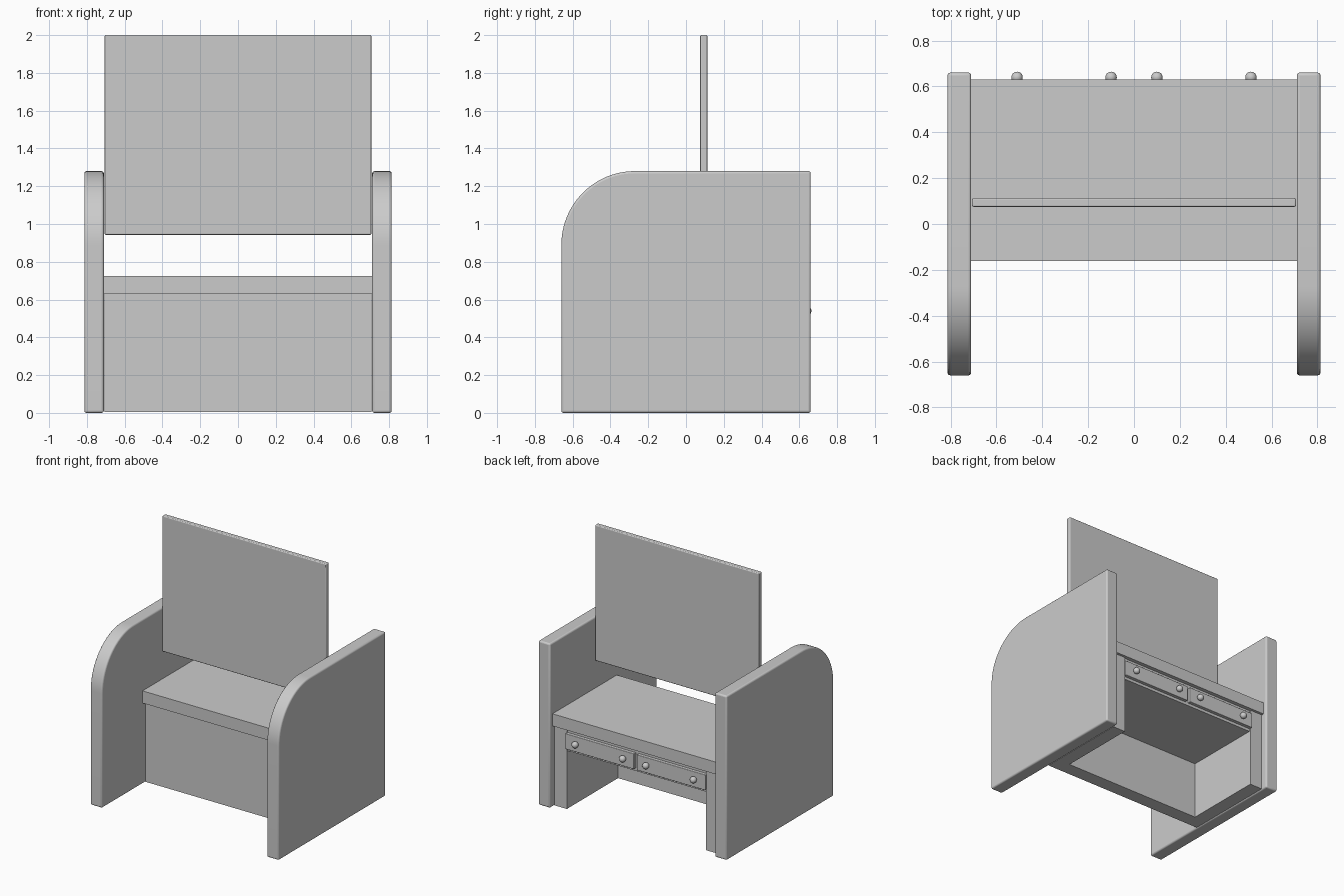
import bpy, bmesh, math

if "Cube" in bpy.data.objects:
    bpy.data.objects.remove(bpy.data.objects["Cube"], do_unlink=True)

GREY = 0.6
mat = bpy.data.materials.new("plain_grey")
mat.use_nodes = True
mat.diffuse_color = (GREY, GREY, GREY, 1)
mat.node_tree.nodes["Principled BSDF"].inputs["Base Color"].default_value = (GREY, GREY, GREY, 1)


def finish(name, bm, bevel=0.0, smooth=False):
    """Turn a bmesh into a named object with optional rounded edges."""
    bmesh.ops.recalc_face_normals(bm, faces=bm.faces[:])
    mesh = bpy.data.meshes.new(name)
    bm.to_mesh(mesh)
    bm.free()
    mesh.materials.append(mat)
    obj = bpy.data.objects.new(name, mesh)
    bpy.context.collection.objects.link(obj)
    if bevel:
        mod = obj.modifiers.new("soft_edges", "BEVEL")
        mod.width = bevel
        mod.segments = 3
        mod.limit_method = "ANGLE"
        mod.angle_limit = math.radians(40)
    if smooth:
        bpy.ops.object.select_all(action="DESELECT")
        obj.select_set(True)
        bpy.context.view_layer.objects.active = obj
        bpy.ops.object.shade_smooth_by_angle(angle=math.radians(35))
    return obj


def prism(name, outline, axis, low, high, bevel=0.0, smooth=False):
    """Extrude a flat outline along x or z."""
    place = (lambda a, b, c: (c, a, b)) if axis == "x" else (lambda a, b, c: (a, b, c))
    bm = bmesh.new()
    face = bm.faces.new([bm.verts.new(place(a, b, low)) for a, b in outline])
    moved = bmesh.ops.extrude_face_region(bm, geom=[face])["geom"]
    bmesh.ops.translate(bm, vec=place(0, 0, high - low),
                        verts=[v for v in moved if isinstance(v, bmesh.types.BMVert)])
    return finish(name, bm, bevel, smooth)


def box(name, x, y, z, bevel=0.0):
    outline = [(x[0], y[0]), (x[1], y[0]), (x[1], y[1]), (x[0], y[1])]
    return prism(name, outline, "z", z[0], z[1], bevel, bevel > 0)


# Side panels with a large rounded front top corner
R, FRONT, TOP = 0.39, -0.66, 1.28
panel = [(FRONT, 0), (0.66, 0), (0.66, TOP)]
for i in range(25):
    t = math.radians(90 + 90 * i / 24)
    panel.append((FRONT + R + R * math.cos(t), TOP - R + R * math.sin(t)))
prism("left_side_panel", panel, "x", 0.71, 0.813, 0.012, True)
prism("right_side_panel", panel, "x", -0.813, -0.71, 0.012, True)

# Carcass: front board with two side walls, open at the back and bottom
W, IN = 0.708, 0.60
u_shape = [(-W, -0.13), (W, -0.13), (W, 0.61), (IN, 0.61),
           (IN, -0.02), (-IN, -0.02), (-IN, 0.61), (-W, 0.61)]
prism("carcass", u_shape, "z", 0.005, 0.63)

# Drawer case under the desk top
box("drawer_case", (-IN, IN), (-0.02, 0.60), (0.455, 0.63))

# Desk top
box("desk_top", (-0.71, 0.71), (-0.162, 0.63), (0.63, 0.725))

# Upright screen
box("screen", (-0.706, 0.706), (0.075, 0.113), (0.943, 2.0), 0.006)

# Drawer fronts with two round knobs each
for side, s in (("left", 1), ("right", -1)):
    xs = sorted((s * 0.012, s * 0.605))
    box(side + "_drawer_front", xs, (0.595, 0.625), (0.477, 0.598), 0.004)
    for place, kx in (("inner", 0.10), ("outer", 0.51)):
        bm = bmesh.new()
        bmesh.ops.create_uvsphere(bm, u_segments=20, v_segments=12, radius=0.025)
        bmesh.ops.translate(bm, vec=(s * kx, 0.639, 0.54), verts=bm.verts)
        finish(f"{side}_{place}_knob", bm, 0, True)
